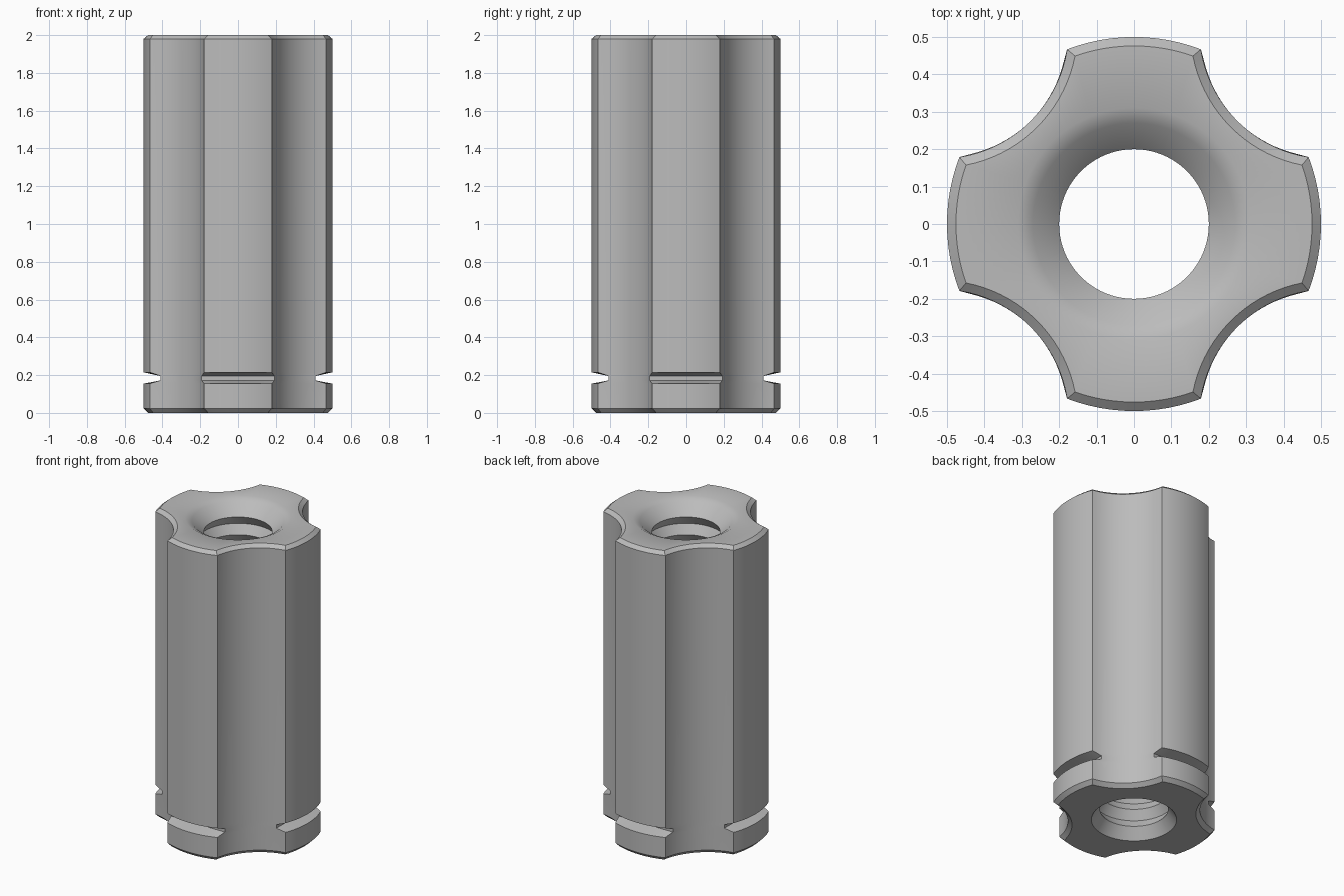
import bpy
import bmesh
from math import acos, asin, atan2, cos, sin, pi, radians, sqrt

if "Cube" in bpy.data.objects:
    bpy.data.objects.remove(bpy.data.objects["Cube"])

OUTER = 0.5          # radius of the four lobes
FLUTE = 0.345        # radius of the concave flutes
FLUTE_DIST = 0.735   # distance of flute centres from the axis
ARM_STEPS, FLUTE_STEPS = 12, 18


def outline(inset=0.0, flat=None):
    """Four lobed cross-section; flat cuts each lobe straight at that distance."""
    rad, rf, d = OUTER - inset, FLUTE + inset, FLUTE_DIST
    c = d / sqrt(2)
    if flat:
        cx, cy = flat, c - sqrt(rf ** 2 - (c - flat) ** 2)
    else:
        half = pi / 4 - acos((rad ** 2 + d ** 2 - rf ** 2) / (2 * rad * d))
        cx, cy = rad * cos(half), rad * sin(half)
    quarter = []
    for i in range(ARM_STEPS):
        t = 2 * i / ARM_STEPS - 1
        a = t * atan2(cy, cx)
        quarter.append((flat, cy * t) if flat else (rad * cos(a), rad * sin(a)))
    # concave flute, swept between the two mirrored corners
    sweep = asin((cx - cy) / sqrt(2) / rf)
    for i in range(FLUTE_STEPS):
        a = pi * 1.25 + sweep * (1 - 2 * i / FLUTE_STEPS)
        quarter.append((c + rf * cos(a), c + rf * sin(a)))
    points = []
    for k in range(4):
        ca, sa = (1, 0, -1, 0)[k], (0, 1, 0, -1)[k]
        points += [(x * ca - y * sa, x * sa + y * ca) for x, y in quarter]
    return points


def circle(radius):
    """Round ring whose points line up with the outline."""
    return [(radius * x / sqrt(x * x + y * y), radius * y / sqrt(x * x + y * y))
            for x, y in outline()]


# Outer wall from bottom to top: chamfer, lobe grooves, shaft, chamfer
rings = [(outline(0.024), 0), (outline(), 0.024), (outline(), 0.155),
         (outline(flat=0.41), 0.172), (outline(flat=0.41), 0.195),
         (outline(), 0.215), (outline(), 1.98), (outline(0.024), 2)]

# Bore from top to bottom: softened countersink, ridged wall, lower countersink
rings += [(circle(0.31), 2), (circle(0.27), 1.98), (circle(0.2), 1.91)]
RIDGES = 16
pitch = (1.91 - 0.07) / RIDGES
for i in range(RIDGES):
    z = 1.91 - i * pitch
    rings += [(circle(0.235), z - pitch / 2), (circle(0.2), z - pitch)]
rings.append((circle(0.25), 0))

# Skin the closed loop of rings
bm = bmesh.new()
loops = [[bm.verts.new((x, y, z)) for x, y in pts] for pts, z in rings]
for j, low in enumerate(loops):
    high = loops[(j + 1) % len(loops)]
    for i in range(len(low)):
        n = (i + 1) % len(low)
        bm.faces.new((low[i], low[n], high[n], high[i]))
bmesh.ops.recalc_face_normals(bm, faces=bm.faces)
mesh = bpy.data.meshes.new("fluted_sleeve")
bm.to_mesh(mesh)
bm.free()

# Single grey material
grey = bpy.data.materials.new("plain grey")
grey.use_nodes = True
color = (0.5, 0.5, 0.5, 1)
grey.diffuse_color = color
grey.node_tree.nodes["Principled BSDF"].inputs["Base Color"].default_value = color
mesh.materials.append(grey)

sleeve = bpy.data.objects.new("fluted_sleeve", mesh)
bpy.context.collection.objects.link(sleeve)
bpy.ops.object.select_all(action='DESELECT')
sleeve.select_set(True)
bpy.context.view_layer.objects.active = sleeve
bpy.ops.object.shade_smooth_by_angle(angle=radians(30))
